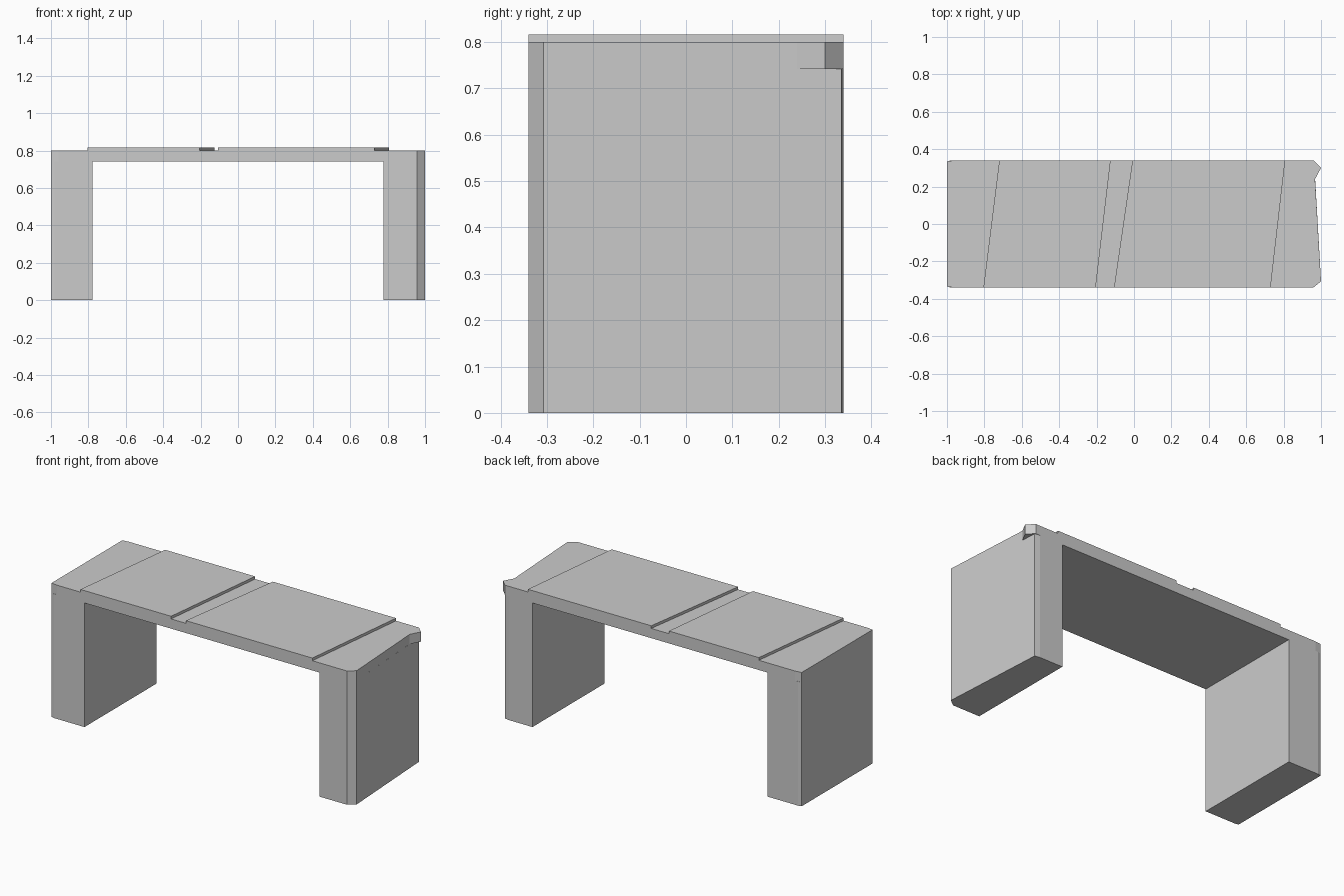
import bpy
import bmesh

cube = bpy.data.objects.get("Cube")
if cube:
    bpy.data.objects.remove(cube, do_unlink=True)

# Plain grey for the whole bench
grey = bpy.data.materials.new("plain grey")
grey.use_nodes = True
colour = (0.6, 0.6, 0.6, 1.0)
grey.diffuse_color = colour
grey.node_tree.nodes["Principled BSDF"].inputs["Base Color"].default_value = colour


def prism(name, outline, bottom, top):
    """Extrude a counter-clockwise plan outline from bottom to top."""
    bm = bmesh.new()
    base = bm.faces.new([bm.verts.new((x, y, bottom)) for x, y in outline])
    result = bmesh.ops.extrude_face_region(bm, geom=[base], use_keep_orig=True)
    for v in result["geom"]:
        if isinstance(v, bmesh.types.BMVert):
            v.co.z = top
    bmesh.ops.recalc_face_normals(bm, faces=bm.faces[:])
    mesh = bpy.data.meshes.new(name)
    bm.to_mesh(mesh)
    bm.free()
    mesh.materials.append(grey)
    obj = bpy.data.objects.new(name, mesh)
    bpy.context.collection.objects.link(obj)
    return obj


DEPTH = 0.34    # half depth
UNDER = 0.742   # underside of the slab
SEAT = 0.80     # top of the slab
INNER = 0.778   # inner face of the legs

# Slab with a notched, pointed corner at one end
prism("seat_slab", [
    (-1, -0.335), (-0.96, -DEPTH), (0.958, -DEPTH), (1, -0.307),
    (0.968, 0.24), (1, 0.30), (0.96, DEPTH), (-0.96, DEPTH), (-1, 0.335),
], UNDER, SEAT)

# Straight leg with slightly eased corners
prism("right_leg", [
    (-1, -0.335), (-0.98, -DEPTH), (-INNER, -DEPTH),
    (-INNER, DEPTH), (-0.98, DEPTH), (-1, 0.335),
], 0, UNDER)

# Leg with a cut front corner and a tapering outer face
prism("left_leg", [
    (INNER, -DEPTH), (0.958, -DEPTH), (1, -0.307),
    (0.963, 0.335), (0.93, DEPTH), (INNER, DEPTH),
], 0, UNDER)

# Two raised seat panels with slanted ends
for name, front, back in (
    ("right_seat_panel", (-0.805, -0.205), (-0.72, -0.125)),
    ("left_seat_panel", (-0.107, 0.73), (-0.008, 0.808)),
):
    prism(name, [
        (front[0], -DEPTH), (front[1], -DEPTH),
        (back[1], DEPTH), (back[0], DEPTH),
    ], SEAT, 0.816)
